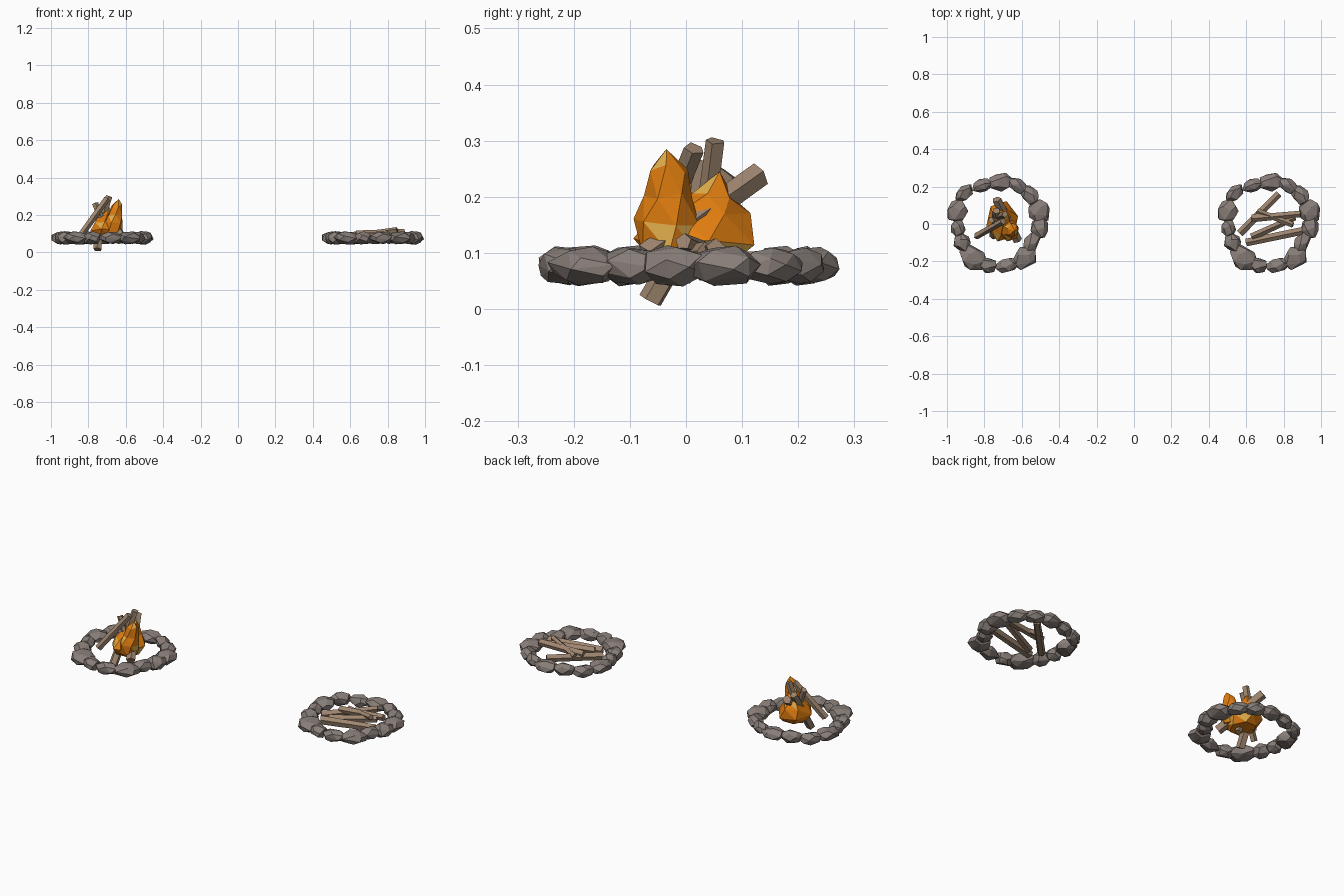
import bpy, bmesh, math, random
from mathutils import Vector

if "Cube" in bpy.data.objects:
    bpy.data.objects.remove(bpy.data.objects["Cube"])

random.seed(4)


def material(name, rgb):
    m = bpy.data.materials.new(name)
    m.diffuse_color = (*rgb, 1)
    m.use_nodes = True
    m.node_tree.nodes["Principled BSDF"].inputs["Base Color"].default_value = m.diffuse_color
    return m


STONE = material("stone_grey", (0.25, 0.21, 0.19))
WOOD = material("wood_brown", (0.34, 0.235, 0.16))
FLAME = material("flame_orange", (0.76, 0.21, 0.005))
GLOW = material("flame_yellow", (0.76, 0.43, 0.07))


def to_object(bm, name, *mats, loc=(0, 0, 0)):
    bmesh.ops.recalc_face_normals(bm, faces=bm.faces)
    me = bpy.data.meshes.new(name)
    bm.to_mesh(me)
    bm.free()
    for m in mats:
        me.materials.append(m)
    ob = bpy.data.objects.new(name, me)
    ob.location = loc
    bpy.context.collection.objects.link(ob)
    return ob


# Stone ring: faceted hulls, (x, y, tangential half size, radial half size)
STONES = [
    (0.01, 0.225, .06, .048), (-.09, .205, .052, .036), (-.185, .165, .054, .037),
    (-.222, .07, .064, .052), (-.218, -.02, .045, .038), (-.195, -.10, .05, .045),
    (-.135, -.18, .068, .062), (-.055, -.22, .048, .04), (.045, -.222, .058, .038),
    (.14, -.178, .064, .056), (.180, -.095, .056, .040), (.218, -.02, .055, .048),
    (.218, .068, .06, .056), (.17, .155, .054, .04), (.102, .205, .056, .036),
]


def stone_ring(bm):
    for x, y, tang, rad in STONES:
        a = math.atan2(y, x)
        out, side = Vector((math.cos(a), math.sin(a), 0)), Vector((-math.sin(a), math.cos(a), 0))
        h = 0.031 + 0.12 * (rad - 0.036) + random.uniform(0, .005)
        spin, n, verts = random.uniform(0, 6), 18, []
        for i in range(n):
            w = 1 - 2 * (i + 0.5) / n
            t = spin + i * 2.4 + random.uniform(-.3, .3)
            r = math.sqrt(1 - w * w)
            k = random.uniform(1.0, 1.15)
            p = Vector((x, y, 0.077)) + out * (r * math.cos(t) * rad * k) \
                + side * (r * math.sin(t) * tang * k * 1.08) + Vector((0, 0, w * h * 1.06))
            verts.append(bm.verts.new(p))
        res = bmesh.ops.convex_hull(bm, input=verts)
        loose = [v for v in res["geom_interior"] if isinstance(v, bmesh.types.BMVert)]
        bmesh.ops.delete(bm, geom=loose, context='VERTS')


bm = bmesh.new()
stone_ring(bm)
ring = to_object(bm, "lit_stone_ring", STONE, loc=(-0.724, 0, 0))
ring2 = bpy.data.objects.new("unlit_stone_ring", ring.data)
ring2.location = (0.722, 0, 0)
bpy.context.collection.objects.link(ring2)


# Log: irregular five-sided bar between two points
def log(name, a, b, r):
    a, b = Vector(a), Vector(b)
    d = b - a
    bm = bmesh.new()
    bmesh.ops.create_cone(bm, cap_ends=True, segments=5, radius1=r,
                          radius2=r * 0.95, depth=d.length)
    for v in bm.verts:
        v.co += Vector([random.uniform(-.12, .12) * r for _ in range(3)])
    ob = to_object(bm, name, WOOD, loc=(a + b) / 2)
    ob.rotation_mode = 'QUATERNION'
    ob.rotation_quaternion = d.to_track_quat('Z', 'Y')


# Fallen logs in the unlit fire
for i, (a, b, r) in enumerate([
    ((.565, -.05, .075), (.775, .162, .085), .021),
    ((.60, -.10, .075), (.90, -.035, .085), .023),
    ((.63, .03, .095), (.89, .055, .105), .020),
    ((.63, -.07, .08), (.86, .035, .10), .019),
    ((.66, .07, .09), (.85, -.005, .120), .016),
]):
    log(f"fallen_log_{i + 1}", a, b, r)

# Leaning logs in the lit fire
for i, (a, b, r) in enumerate([
    ((-.622, -.085, .085), (-.735, .133, .24), .024),
    ((-.76, .025, .08), (-.69, .052, .30), .018),
    ((-.75, -.062, .014), (-.735, .07, .245), .022),
    ((-.84, -.065, .09), (-.70, .015, .285), .019),
    ((-.68, .0, .055), (-.765, .02, .262), .018),
]):
    log(f"leaning_log_{i + 1}", a, b, r)


# Flame tongue: stacked six-sided sections (x, y, z, rx, ry) closing in a tip
def tongue(name, sections, tip, twist):
    bm = bmesh.new()
    rows = []
    for j, (x, y, z, rx, ry) in enumerate(sections):
        rows.append([bm.verts.new((
            x + rx * math.cos(i * math.pi / 3 + j * twist),
            y + ry * math.sin(i * math.pi / 3 + j * twist),
            z + random.uniform(-.008, .008) * (j > 0))) for i in range(6)])
    bm.faces.new(rows[0])
    top = bm.verts.new(tip)
    for j, row in enumerate(rows):
        for i in range(6):
            k = (i + 1) % 6
            if j + 1 < len(rows):
                up = rows[j + 1]
                bm.faces.new((row[i], row[k], up[i]))
                f = bm.faces.new((row[k], up[k], up[i]))
            else:
                f = bm.faces.new((row[i], row[k], top))
            f.material_index = int((i + 2 * j) % 5 == 0)
    to_object(bm, name, FLAME, GLOW)


tongue("flame_body", [(-.705, .012, .078, .066, .075), (-.705, .014, .12, .088, .112),
                      (-.712, .025, .165, .06, .09), (-.705, .05, .20, .038, .04)],
       (-.69, .06, .245), 0.25)
tongue("flame_tall_tongue", [(-.67, -.03, .10, .05, .055), (-.665, -.035, .155, .05, .06),
                             (-.658, -.032, .20, .042, .043), (-.648, -.03, .25, .028, .036)],
       (-.638, -.035, .285), 0.3)
